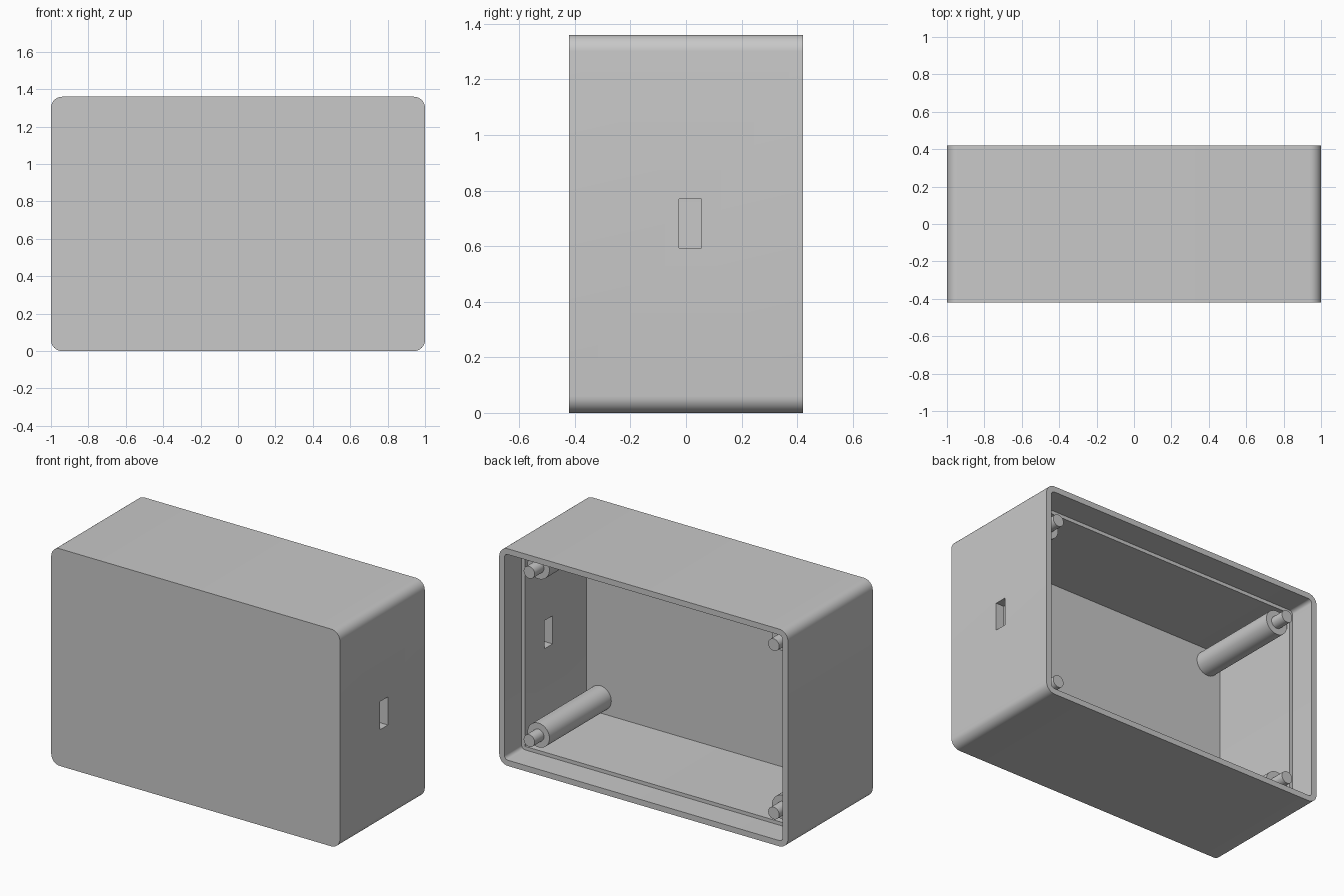
import bpy, bmesh
from math import sin, cos, pi, radians
from mathutils import Matrix

cube = bpy.data.objects.get("Cube")
if cube:
    bpy.data.objects.remove(cube, do_unlink=True)

HALF_W, HALF_D, HEIGHT = 1.0, 0.42, 1.36
WALL, LIP, LIP_DEPTH = 0.058, 0.036, 0.17
CORNER = 0.06
LEDGE_Y = HALF_D - LIP_DEPTH
FLOOR_Y = -HALF_D + WALL

grey = bpy.data.materials.new("plastic grey")
grey.use_nodes = True
colour = (0.58, 0.58, 0.58, 1)
grey.diffuse_color = colour
grey.node_tree.nodes["Principled BSDF"].inputs["Base Color"].default_value = colour


def finish(bm, name):
    bmesh.ops.recalc_face_normals(bm, faces=bm.faces)
    mesh = bpy.data.meshes.new(name)
    bm.to_mesh(mesh)
    bm.free()
    mesh.materials.append(grey)
    obj = bpy.data.objects.new(name, mesh)
    bpy.context.collection.objects.link(obj)
    return obj


def activate(obj):
    bpy.ops.object.select_all(action='DESELECT')
    obj.select_set(True)
    bpy.context.view_layer.objects.active = obj


def smooth(obj):
    activate(obj)
    bpy.ops.object.shade_smooth_by_angle(angle=radians(30))


def ring(bm, inset, y, steps=8):
    """Rounded rectangle of vertices in the xz plane."""
    r = max(CORNER - inset, 0.003)
    cx, cz = HALF_W - inset - r, HEIGHT / 2 - inset - r
    verts = []
    for k, (sx, sz) in enumerate([(1, 1), (-1, 1), (-1, -1), (1, -1)]):
        for i in range(steps + 1):
            a = (k + i / steps) * pi / 2
            verts.append(bm.verts.new((sx * cx + r * cos(a), y,
                                       HEIGHT / 2 + sz * cz + r * sin(a))))
    return verts


# Case: nested rings from the front face round the rim to the inner floor
bm = bmesh.new()
rings = [ring(bm, inset, y) for inset, y in [
    (0, -HALF_D), (0, HALF_D), (LIP, HALF_D), (LIP, LEDGE_Y),
    (WALL, LEDGE_Y), (WALL, FLOOR_Y)]]
for a, b in zip(rings, rings[1:]):
    for i in range(len(a)):
        j = (i + 1) % len(a)
        bm.faces.new((a[i], a[j], b[j], b[i]))
bm.faces.new(rings[0])
bm.faces.new(rings[-1])
case = finish(bm, "case")

# Slot cut through the +x side wall
bm = bmesh.new()
bmesh.ops.create_cube(bm, size=1, matrix=Matrix.Translation((1, 0.015, 0.682))
                      @ Matrix.Diagonal((0.3, 0.08, 0.176, 1)))
cutter = finish(bm, "slot_cutter")
cutter.hide_render = True
cut = case.modifiers.new("slot", 'BOOLEAN')
cut.operation = 'DIFFERENCE'
cut.solver = 'EXACT'
cut.object = cutter
activate(case)
bpy.ops.object.modifier_apply(modifier=cut.name)
bpy.data.objects.remove(cutter, do_unlink=True)
smooth(case)


def rod(name, x, z, radius, y0, y1):
    bm = bmesh.new()
    bmesh.ops.create_cone(bm, cap_ends=True, segments=40, radius1=radius,
                          radius2=radius, depth=y1 - y0,
                          matrix=Matrix.Translation((x, (y0 + y1) / 2, z))
                          @ Matrix.Rotation(pi / 2, 4, 'X'))
    smooth(finish(bm, name))


# Corner posts, each with a thinner locating pin
OFFSET = 0.153
for side, sx in (("left", 1), ("right", -1)):
    for level, z in (("lower", OFFSET), ("upper", HEIGHT - OFFSET)):
        x = sx * (HALF_W - OFFSET)
        rod(f"{level}_{side}_post", x, z, 0.076, FLOOR_Y - 0.01, LEDGE_Y)
        rod(f"{level}_{side}_pin", x, z, 0.038, LEDGE_Y - 0.01, HALF_D - 0.078)
